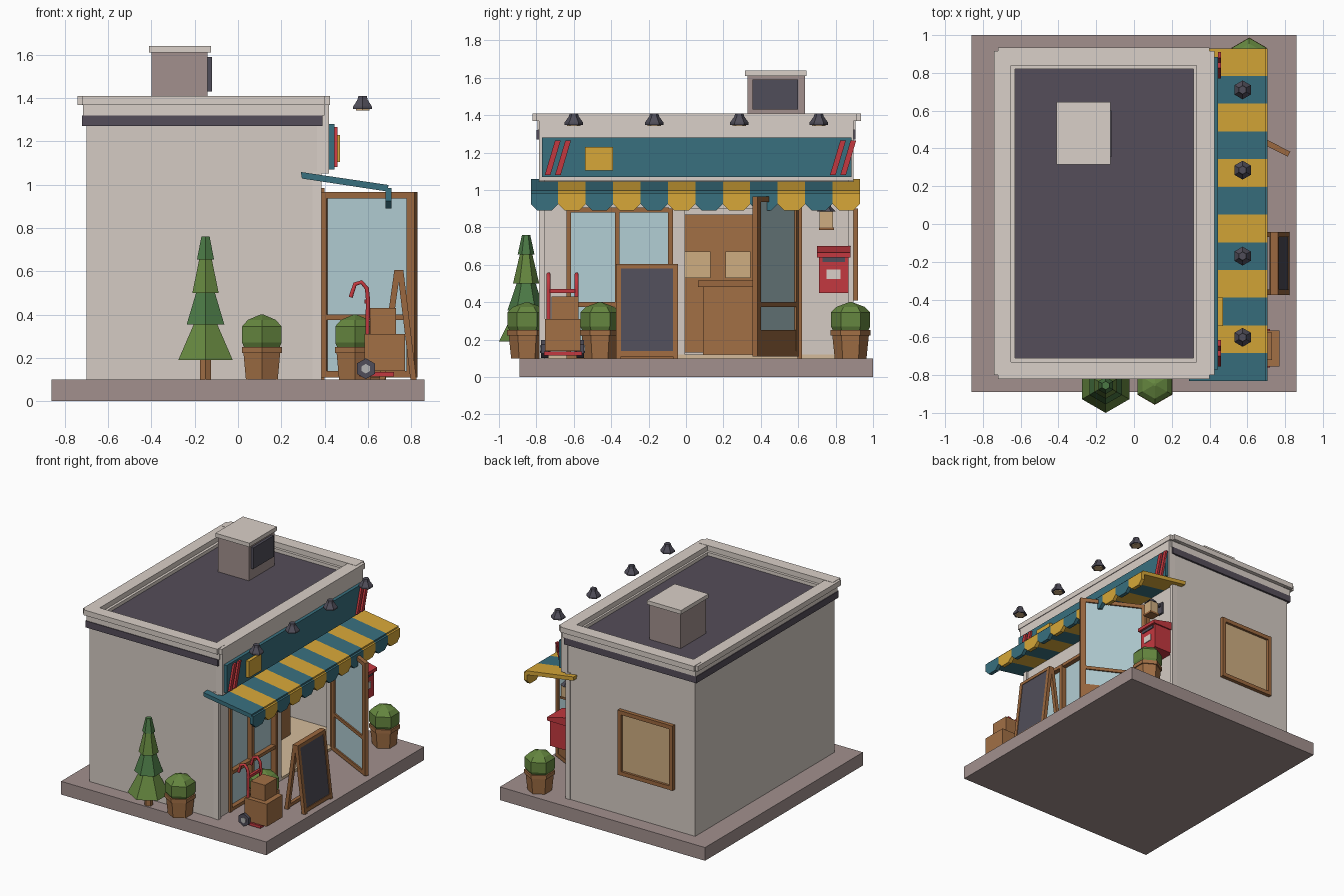
import bpy, math
from mathutils import Matrix, Vector

if "Cube" in bpy.data.objects:
    bpy.data.objects.remove(bpy.data.objects["Cube"])

COL = dict(wall=(.66, .60, .55), trim=(.70, .63, .58), stone=(.36, .28, .27), dark=(.08, .075, .10),
           roof=(.09, .075, .10), teal=(.04, .16, .21), yellow=(.68, .39, .04), red=(.55, .04, .05),
           wood=(.33, .14, .05), brown=(.36, .16, .06), glass=(.45, .62, .66), tan=(.62, .42, .22),
           leaf=(.13, .24, .05), pine=(.07, .19, .06), floor=(.66, .50, .33), grey=(.45, .45, .45))
MATS = {}


def mat(c):
    if c not in MATS:
        MATS[c] = bpy.data.materials.new(c)
        MATS[c].diffuse_color = (*COL[c], 1)
    return MATS[c]


def mesh(name, verts, faces, c):
    me = bpy.data.meshes.new(name)
    me.from_pydata(verts, [], faces)
    me.materials.append(mat(c))
    ob = bpy.data.objects.new(name, me)
    bpy.context.collection.objects.link(ob)
    return ob


def prism(name, pts, axis, a, b, c):
    """Extrude a 2D outline (remaining axes in order) along one axis from a to b."""
    def place(p, t):
        v = list(p)
        v.insert(axis, t)
        return v
    n = len(pts)
    area = sum(pts[i][0] * pts[(i + 1) % n][1] - pts[(i + 1) % n][0] * pts[i][1] for i in range(n))
    if (area > 0) == (axis == 1):
        pts = pts[::-1]
    verts = [place(p, a) for p in pts] + [place(p, b) for p in pts]
    faces = [tuple(range(n))[::-1], tuple(range(n, 2 * n))]
    faces += [(i, (i + 1) % n, n + (i + 1) % n, n + i) for i in range(n)]
    return mesh(name, verts, faces, c)


def box(name, x, y, z, c):
    return prism(name, [(x[0], y[0]), (x[1], y[0]), (x[1], y[1]), (x[0], y[1])], 2, z[0], z[1], c)


def turned(name, x, y, rings, c, n=6):
    """Faceted solid from (z, radius) rings."""
    verts = [(x + r * math.cos(math.pi / 2 + i * math.tau / n), y + r * math.sin(math.pi / 2 + i * math.tau / n), z)
             for z, r in rings for i in range(n)]
    faces = [tuple(range(n))[::-1], tuple(range(len(verts) - n, len(verts)))]
    for k in range(len(rings) - 1):
        faces += [(k * n + i, k * n + (i + 1) % n, (k + 1) * n + (i + 1) % n, (k + 1) * n + i) for i in range(n)]
    return mesh(name, verts, faces, c)


def tube(name, pts, r, c):
    cu = bpy.data.curves.new(name, 'CURVE')
    cu.dimensions, cu.bevel_depth, cu.bevel_resolution, cu.use_fill_caps = '3D', r, 1, True
    sp = cu.splines.new('POLY')
    sp.points.add(len(pts) - 1)
    for p, q in zip(sp.points, pts):
        p.co = (*q, 1)
    cu.materials.append(mat(c))
    bpy.context.collection.objects.link(bpy.data.objects.new(name, cu))


def ring(name, x, y, z, t, c):
    """Rectangular ring of four bars, t wide."""
    box(name + "_left", (x[0], x[0] + t), y, z, c)
    box(name + "_right", (x[1] - t, x[1]), y, z, c)
    box(name + "_front", (x[0] + t, x[1] - t), (y[0], y[0] + t), z, c)
    box(name + "_back", (x[0] + t, x[1] - t), (y[1] - t, y[1]), z, c)


# Base, floor and walls (front wall pieces leave window and door openings)
box("base_slab", (-.86, .86), (-.89, 1.0), (0, .1), 'stone')
box("floor", (-.66, .37), (-.74, .86), (.1, .12), 'floor')
box("wall_rear", (-.70, -.65), (-.78, .89), (.1, 1.34), 'wall')
box("wall_side_near", (-.65, .345), (-.78, -.73), (.1, 1.34), 'wall')
box("wall_side_far", (-.65, .345), (.84, .89), (.1, 1.34), 'wall')
for i, (a, b) in enumerate([(-.78, -.64), (-.07, -.005), (.615, .89)]):
    box(f"shopfront_pier_{i}", (.31, .37), (a, b), (.1, .9), 'wall')
for i, y in enumerate((-.785, .865)):
    box(f"corner_post_{i}", (.345, .385), (y, y + .03), (.1, 1.06), 'trim')
box("shopfront_header", (.31, .37), (-.78, .89), (.9, 1.3), 'wall')
box("sign_backing", (.365, .42), (-.785, .895), (1.05, 1.37), 'trim')

# Roof, dark band and cornice
box("roof", (-.66, .36), (-.74, .85), (1.30, 1.345), 'roof')
ring("dark_band", (-.72, .39), (-.80, .905), (1.27, 1.32), .06, 'roof')
ring("parapet", (-.715, .40), (-.795, .905), (1.32, 1.37), .085, 'trim')
for i, (a, b) in enumerate([(-.82, -.73), (.84, .935)]):
    box(f"cornice_side_{i}", (-.72, .40), (a, b), (1.37, 1.41), 'trim')
for i, (a, b) in enumerate([(-.74, -.65), (.33, .425)]):
    box(f"cornice_end_{i}", (a, b), (-.80, .915), (1.368, 1.408), 'trim')

# Rooftop vent
box("vent_body", (-.40, -.14), (.33, .635), (1.34, 1.61), 'stone')
box("vent_cap", (-.41, -.125), (.315, .645), (1.61, 1.64), 'trim')
box("vent_grille", (-.14, -.12), (.355, .60), (1.43, 1.59), 'dark')

# Sign panel with stripes and square
box("sign_panel", (.42, .445), (-.77, .885), (1.07, 1.28), 'teal')
box("sign_square", (.445, .47), (-.54, -.39), (1.105, 1.23), 'yellow')
for i, y in enumerate((-.755, -.70, .77, .825)):
    w = .03
    prism(f"sign_stripe_{i}", [(y, 1.08), (y + w, 1.08), (y + w + .055, 1.265), (y + .055, 1.265)], 0, .445, .46, 'red')

# Striped awning with scalloped valance
W = 1.76 / 12
for i in range(12):
    a, b = -.83 + i * W, -.83 + (i + 1) * W
    c = ('teal', 'yellow')[i % 2]
    prism(f"awning_stripe_{i}", [(.295, 1.028), (.69, .968), (.695, .998), (.29, 1.058)], 1, a, b, c)
    prism(f"awning_scallop_{i}", [(a, .985), (a, .925), (a + .035, .89), (b - .035, .89), (b, .925), (b, .985)],
          0, .68, .708, c)

# Awning lamps
for i, y in enumerate((-.60, -.17, .285, .71)):
    turned(f"sign_lamp_{i}", .575, y, [(1.348, .05), (1.36, .05), (1.392, .027), (1.41, .022)], 'dark')
    turned(f"sign_lamp_bulb_{i}", .575, y, [(1.342, .036), (1.349, .036)], 'tan')

# Shop window
box("shop_window_glass", (.335, .345), (-.63, -.08), (.12, .9), 'glass')
for i, y in enumerate((-.64, -.38, -.095)):
    box(f"shop_window_post_{i}", (.32, .385), (y, y + .025), (.1, .9), 'wood')
for i, z in enumerate((.1, .375, .88)):
    box(f"shop_window_rail_{i}", (.325, .38), (-.62, -.09), (z, z + .025), 'wood')

# Rear side window on the far wall
box("side_window_pane", (-.51, -.09), (.88, .9), (.43, .88), 'tan')
for i, x in enumerate((-.53, -.10)):
    box(f"side_window_jamb_{i}", (x, x + .03), (.88, .92), (.41, .90), 'wood')
for i, z in enumerate((.41, .87)):
    box(f"side_window_rail_{i}", (-.50, -.10), (.88, .918), (z, z + .03), 'wood')

# Door frame and open glass door, swung on its hinge
box("door_jamb", (.355, .40), (.595, .62), (.1, .985), 'wood')
swing = Matrix.Translation((.38, .595, 0)) @ Matrix.Rotation(math.atan2(-.225, .44), 4, 'Z')
for name, x, y, z, c in [("stile_hinge", (0, .04), (-.015, .015), (.11, .965), 'wood'),
                         ("stile_outer", (.455, .495), (-.015, .015), (.11, .965), 'wood'),
                         ("rail_top", (.04, .455), (-.015, .015), (.935, .965), 'wood'),
                         ("rail_middle", (.04, .455), (-.015, .015), (.375, .40), 'wood'),
                         ("rail_bottom", (.04, .455), (-.015, .015), (.11, .14), 'wood'),
                         ("kick_panel", (.04, .455), (.004, .012), (.14, .25), 'wood'),
                         ("glass", (.04, .455), (-.004, .004), (.14, .935), 'glass')]:
    box("door_" + name, x, y, z, c).data.transform(swing)

# Interior shelf, cartons and counter
box("shelf_unit", (-.25, -.12), (-.02, .62), (.13, .87), 'brown')
box("counter_body", (-.08, .02), (.09, .60), (.12, .48), 'brown')
box("counter_top", (-.10, .04), (.065, .61), (.48, .515), 'wood')
for i, y in enumerate((-.005, .21)):
    box(f"shelf_carton_{i}", (-.12, -.06), (y, y + .135), (.53, .67), 'tan')

# Letter box and wall lantern
prism("letter_box_body", [(.37, .45), (.53, .45), (.53, .64), (.37, .64)], 1, .71, .87, 'red')
prism("letter_box_lid", [(.37, .64), (.55, .64), (.55, .665), (.40, .70), (.37, .70)], 1, .70, .88, 'red')
box("letter_box_slot", (.53, .536), (.73, .85), (.615, .638), 'dark')
box("letter_box_label", (.53, .536), (.752, .825), (.525, .575), 'trim')
box("lantern_bracket", (.37, .47), (.74, .76), (.885, .905), 'dark')
box("lantern_wall_plate", (.37, .385), (.725, .775), (.83, .92), 'dark')
box("lantern_glass", (.43, .50), (.715, .785), (.80, .885), 'tan')
box("lantern_foot", (.425, .505), (.71, .79), (.785, .80), 'wood')
turned("lantern_cap", .465, .75, [(.885, .05), (.92, .015)], 'dark')

# Potted bushes
for i, (x, y) in enumerate([(.11, -.85), (.54, -.46), (.61, .88)]):
    turned(f"pot_{i}", x, y, [(.1, .085), (.225, .098)], 'brown')
    turned(f"pot_rim_{i}", x, y, [(.222, .107), (.25, .107)], 'brown')
    turned(f"bush_{i}", x, y, [(.25, .095), (.27, .105), (.345, .105), (.375, .075), (.40, .008)], 'leaf')

# Conifer
turned("tree_trunk", -.15, -.855, [(.1, .03), (.20, .03)], 'brown')
for i, (z0, z1, r0, r1) in enumerate([(.19, .37, .145, .055), (.355, .53, .10, .04),
                                      (.50, .67, .07, .03), (.655, .76, .045, .022)]):
    turned(f"tree_tier_{i}", -.15, -.855, [(z0, r0), (z1, r1)], ('leaf', 'pine')[i % 2])

# Hand truck with cartons
box("truck_plate", (.56, .72), (-.76, -.555), (.115, .135), 'red')
box("truck_carton_large", (.585, .77), (-.755, -.565), (.14, .31), 'brown')
box("truck_carton_small", (.61, .73), (-.72, -.575), (.31, .43), 'brown')
for i, y in enumerate((-.735, -.585)):
    tube(f"truck_handle_{i}", [(.595, y, .13), (.60, y, .47), (.595, y, .52), (.57, y, .55), (.54, y, .54), (.52, y, .48)], .011, 'red')
for i, (a, b) in enumerate([(-.775, -.735), (-.585, -.545)]):
    for part, r, e, c in (("wheel", .048, 0, 'dark'), ("hub", .022, .006, 'grey')):
        hexa = [(.59 + r * math.sin(k * math.pi / 3), .15 + r * math.cos(k * math.pi / 3)) for k in range(6)]
        prism(f"truck_{part}_{i}", hexa, 1, a - e, b + e, c)
for i, z in enumerate((.28, .45)):
    box(f"truck_crossbar_{i}", (.585, .605), (-.735, -.585), (z, z + .02), 'red')

# A-frame chalkboard: two leaning frames
for side, foot in (("front", .81), ("back", .665)):
    top = .75 if side == "front" else .735
    def lean(z, d):
        return (foot + (top - foot) * (z - .1) / .5 + d, z)
    def slat(name, y, z0, z1, d, c):
        prism(f"chalkboard_{side}_{name}", [lean(z0, -d), lean(z0, d), lean(z1, d), lean(z1, -d)], 1, y[0], y[1], c)
    for i, y in enumerate((-.375, -.07)):
        slat(f"leg_{i}", (y, y + .028), .1, .605, .014, 'wood')
    slat("top_rail", (-.347, -.07), .58, .605, .014, 'wood')
    slat("bottom_rail", (-.347, -.07), .11, .138, .014, 'wood')
    if side == "front":
        slat("panel", (-.347, -.07), .138, .58, .009, 'dark')

for m in bpy.data.materials:
    if m.users and not m.is_grease_pencil:
        m.use_nodes = True
        m.node_tree.nodes["Principled BSDF"].inputs["Base Color"].default_value = m.diffuse_color
